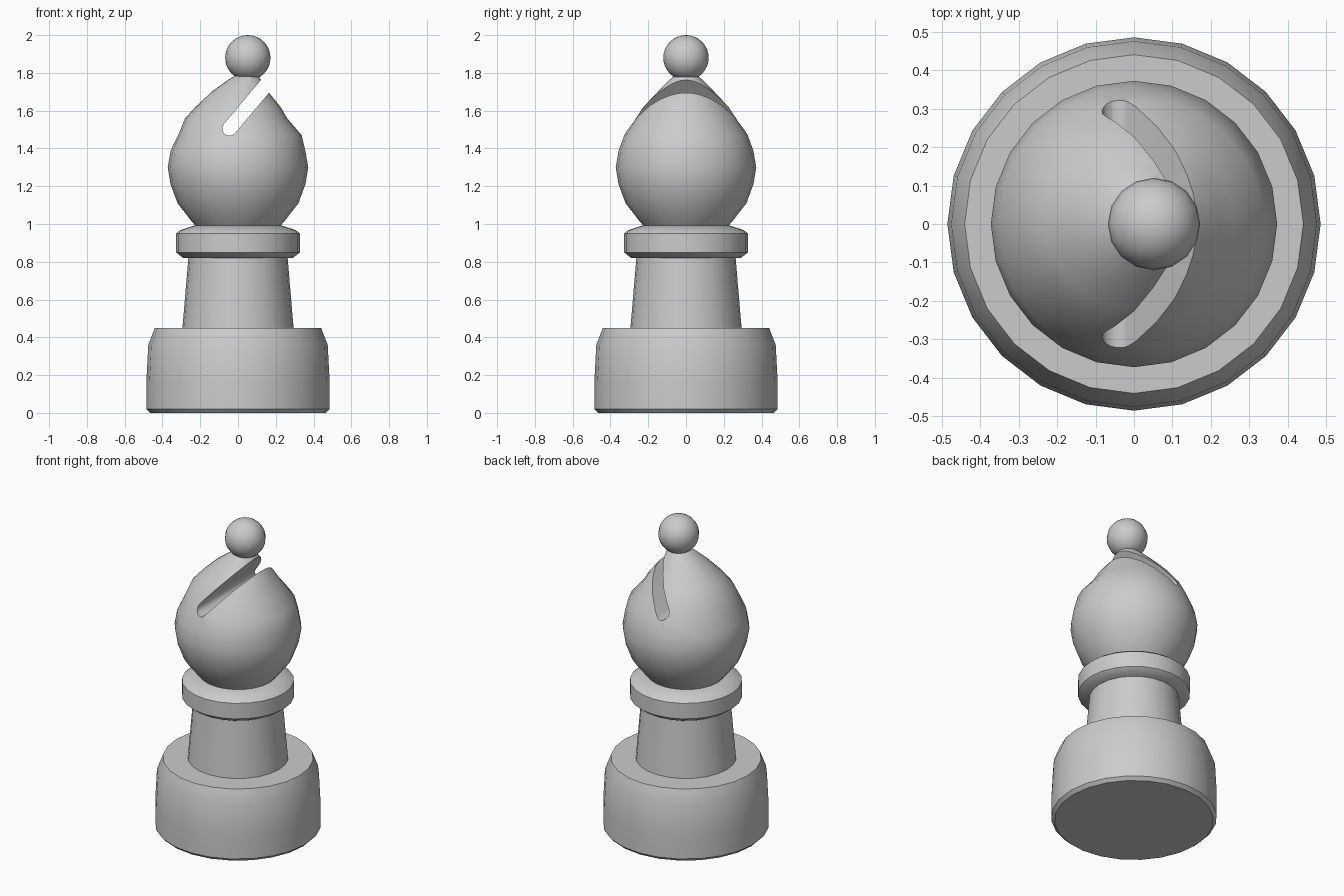
import bpy, bmesh, math

cube = bpy.data.objects.get("Cube")
if cube:
    bpy.data.objects.remove(cube)

SIDES = 24

grey = bpy.data.materials.new("light_grey")
grey.use_nodes = True
colour = (0.6, 0.6, 0.6, 1)
grey.diffuse_color = colour
grey.node_tree.nodes["Principled BSDF"].inputs["Base Color"].default_value = colour


def finish(bm, name, angle=40):
    """Turn a bmesh into a smooth-shaded object with sharp corners."""
    bmesh.ops.recalc_face_normals(bm, faces=bm.faces)
    mesh = bpy.data.meshes.new(name)
    bm.to_mesh(mesh)
    bm.free()
    mesh.materials.append(grey)
    obj = bpy.data.objects.new(name, mesh)
    bpy.context.collection.objects.link(obj)
    smooth(obj, angle)
    return obj


def smooth(obj, angle):
    bpy.ops.object.select_all(action="DESELECT")
    obj.select_set(True)
    bpy.context.view_layer.objects.active = obj
    bpy.ops.object.shade_smooth_by_angle(angle=math.radians(angle))


def turned(name, profile, angle=40):
    """Stack rings of (radius, height, x shift) and cap both ends."""
    bm = bmesh.new()
    rings = []
    for r, z, shift in profile:
        rings.append([bm.verts.new((shift + r * math.cos(math.tau * i / SIDES),
                                    r * math.sin(math.tau * i / SIDES), z))
                      for i in range(SIDES)])
    for low, high in zip(rings, rings[1:]):
        for i in range(SIDES):
            j = (i + 1) % SIDES
            bm.faces.new((low[i], low[j], high[j], high[i]))
    bm.faces.new(rings[0])
    bm.faces.new(rings[-1])
    return finish(bm, name, angle)


# Foot, stem and collar
turned("base", [(0.465, 0, 0), (0.485, 0.02, 0), (0.485, 0.17, 0),
                (0.475, 0.36, 0), (0.44, 0.45, 0)])
turned("stem", [(0.295, 0.44, 0), (0.262, 0.83, 0)])
turned("collar", [(0.29, 0.82, 0), (0.328, 0.85, 0), (0.328, 0.95, 0),
                  (0.305, 0.968, 0), (0.23, 0.992, 0)])

# Head, leaning slightly towards the slot
head = turned("head", [(0.22, 0.985, 0), (0.25, 1.02, 0), (0.32, 1.11, 0),
                       (0.357, 1.21, 0), (0.372, 1.3, 0), (0.356, 1.39, 0),
                       (0.327, 1.47, 0.01), (0.27, 1.56, -0.01), (0.225, 1.62, 0),
                       (0.15, 1.7, 0.01), (0.085, 1.765, 0.035), (0.055, 1.79, 0.05)])

# Slanted slot with a rounded bottom, cut right through the head
half, length, steps = 0.038, 0.6, 8
bm = bmesh.new()
outline = [(length, -half), (length, half)]
outline += [(half * math.cos(a), half * math.sin(a))
            for a in (math.pi / 2 + math.pi * k / steps for k in range(steps + 1))]
tilt = math.radians(50)
verts = [bm.verts.new((-0.045 + u * math.cos(tilt) - v * math.sin(tilt), -0.6,
                       1.505 + u * math.sin(tilt) + v * math.cos(tilt)))
         for u, v in outline]
face = bm.faces.new(verts)
sweep = bmesh.ops.extrude_face_region(bm, geom=[face])["geom"]
bmesh.ops.translate(bm, vec=(0, 1.2, 0),
                    verts=[v for v in sweep if isinstance(v, bmesh.types.BMVert)])
cutter = finish(bm, "slot_cutter")
cutter.hide_render = True

cut = head.modifiers.new("slot", "BOOLEAN")
cut.operation = "DIFFERENCE"
cut.solver = "EXACT"
cut.object = cutter
bpy.context.view_layer.objects.active = head
bpy.ops.object.modifier_apply(modifier=cut.name)
bpy.data.objects.remove(cutter)
smooth(head, 40)

# Ball on top
bm = bmesh.new()
bmesh.ops.create_uvsphere(bm, u_segments=16, v_segments=16, radius=0.12)
bmesh.ops.translate(bm, vec=(0.052, 0, 1.88), verts=bm.verts)
finish(bm, "top_ball")
